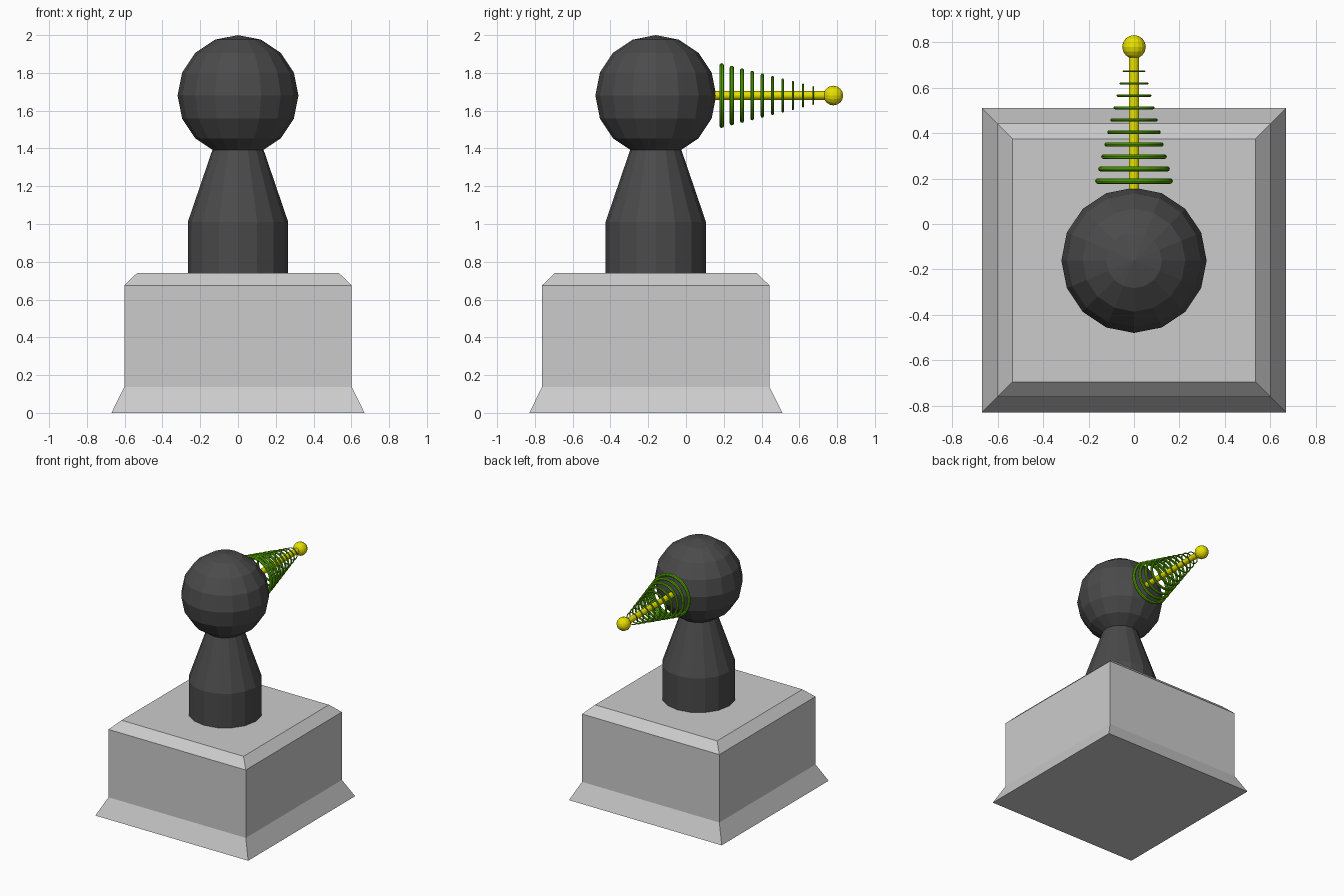
import bpy, bmesh
from math import pi, sin, cos

if "Cube" in bpy.data.objects:
    bpy.data.objects.remove(bpy.data.objects["Cube"])

CY, HEAD_Z = -0.16, 1.68   # pedestal axis and head height


def material(name, rgb):
    m = bpy.data.materials.new(name)
    m.diffuse_color = (*rgb, 1)
    m.use_nodes = True
    m.node_tree.nodes["Principled BSDF"].inputs["Base Color"].default_value = m.diffuse_color
    return m


dark = material("dark_grey", (0.07, 0.07, 0.07))
yellow = material("yellow", (0.8, 0.75, 0.0))
green = material("green", (0.1, 0.45, 0.0))


def stack(name, rings, sides, mat=None, turn=0.0):
    """Loft regular polygons of (radius, z) and cap both ends."""
    bm = bmesh.new()
    loops = [[bm.verts.new((r * cos(turn + 2 * pi * i / sides),
                            r * sin(turn + 2 * pi * i / sides), z))
              for i in range(sides)] for r, z in rings]
    for a, b in zip(loops, loops[1:]):
        for i in range(sides):
            j = (i + 1) % sides
            bm.faces.new((a[i], a[j], b[j], b[i]))
    bm.faces.new(loops[0][::-1])
    bm.faces.new(loops[-1])
    mesh = bpy.data.meshes.new(name)
    bm.to_mesh(mesh)
    bm.free()
    ob = bpy.data.objects.new(name, mesh)
    ob.location.y = CY
    bpy.context.collection.objects.link(ob)
    if mat:
        mesh.materials.append(mat)
    return ob


def finish(name, mat):
    ob = bpy.context.object
    ob.name = name
    ob.data.materials.append(mat)
    return ob


# square plinth with flared foot and bevelled top
s = 2 ** 0.5
stack("plinth", [(0.67 * s, 0), (0.602 * s, 0.137), (0.602 * s, 0.675),
                 (0.535 * s, 0.74)], 4, turn=pi / 4)

# tapered neck
stack("neck", [(0.266, 0.74), (0.266, 1.01), (0.133, 1.40)], 16, dark)

# faceted head
bpy.ops.mesh.primitive_uv_sphere_add(segments=16, ring_count=8, radius=0.32,
                                     location=(0, CY, HEAD_Z))
finish("head", dark)

# rod pointing backwards with a ball at its tip
bpy.ops.mesh.primitive_cylinder_add(vertices=12, radius=0.023, depth=0.66,
                                    location=(0, 0.45, HEAD_Z),
                                    rotation=(pi / 2, 0, 0))
finish("rod", yellow)
bpy.ops.mesh.primitive_uv_sphere_add(segments=16, ring_count=8, radius=0.052,
                                     location=(0, 0.78, HEAD_Z),
                                     rotation=(pi / 2, 0, 0))
finish("rod_ball", yellow)

# ten rings shrinking towards the tip
for i in range(10):
    k = 1 - 0.0787 * i
    bpy.ops.mesh.primitive_torus_add(major_segments=32, minor_segments=8,
                                     major_radius=0.159 * k,
                                     minor_radius=0.0125 * k,
                                     location=(0, 0.189 + 0.0538 * i, HEAD_Z),
                                     rotation=(pi / 2, 0, 0))
    finish(f"ring_{i + 1}", green)
    bpy.ops.object.shade_smooth_by_angle()
